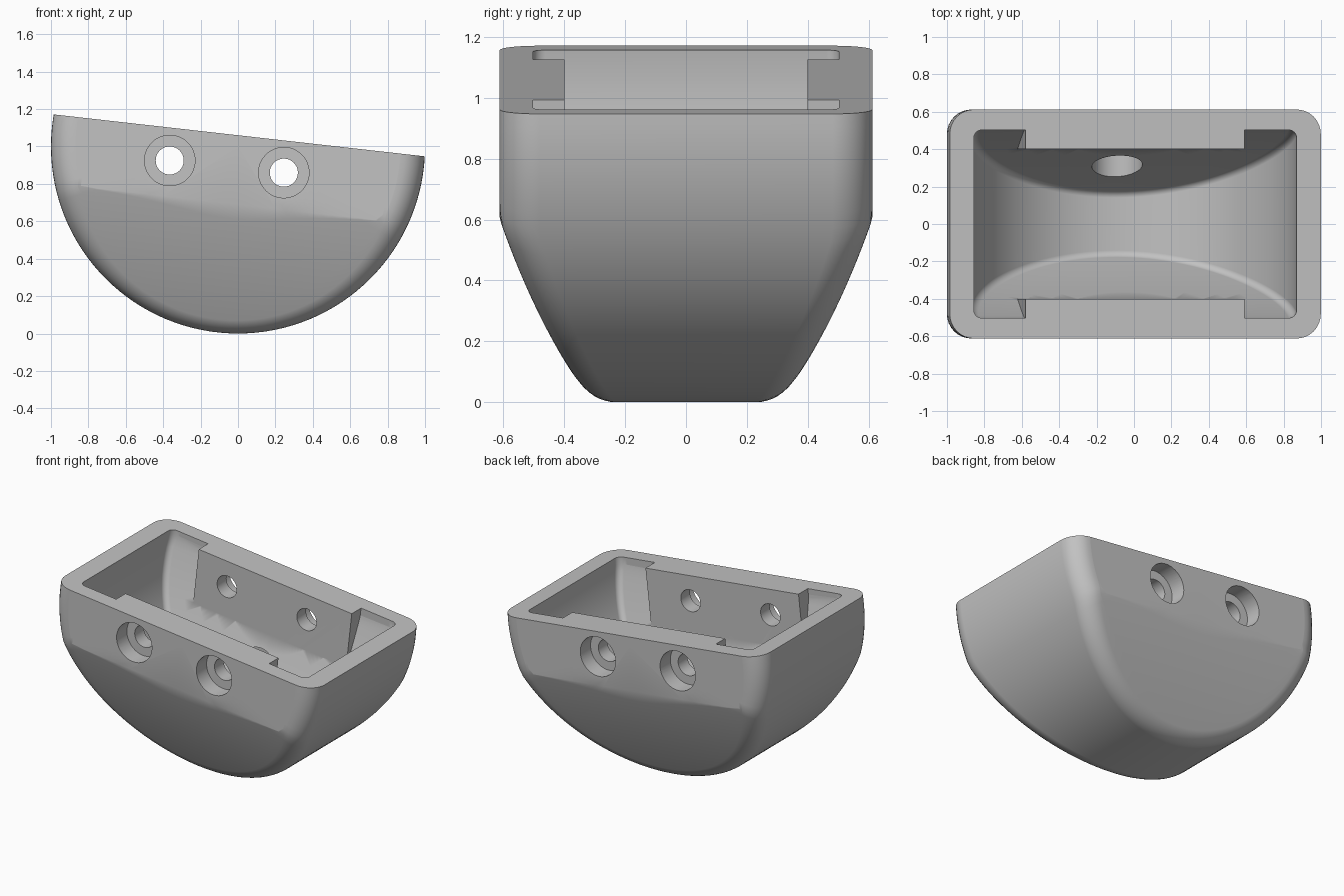
import bpy, bmesh, math
from mathutils import Matrix, Vector

if "Cube" in bpy.data.objects:
    bpy.data.objects.remove(bpy.data.objects["Cube"])

SLOPE = 0.113                      # tilt of the rim plane
TILT = math.atan(SLOPE)
RIM = Vector((0, 0, 1.06))

grey = bpy.data.materials.new("grey")
grey.use_nodes = True
COLOR = (0.54, 0.54, 0.54, 1)
grey.diffuse_color = COLOR
grey.node_tree.nodes["Principled BSDF"].inputs["Base Color"].default_value = COLOR


def to_object(bm, name):
    bmesh.ops.recalc_face_normals(bm, faces=bm.faces)
    mesh = bpy.data.meshes.new(name)
    bm.to_mesh(mesh)
    bm.free()
    obj = bpy.data.objects.new(name, mesh)
    mesh.materials.append(grey)
    bpy.context.collection.objects.link(obj)
    return obj


def drum(radius, width, crease, a, b, fillet, steps=128):
    """Drum around the y axis whose sides taper below a crease depth."""
    def side(r, k):
        u = max(0, RIM.z - 1 + r * k - crease)
        return width - a * u - b * u * u

    bm = bmesh.new()
    rings = []
    for i in range(steps):
        ang = 2 * math.pi * i / steps
        k = math.cos(ang) - SLOPE * math.sin(ang)
        # rounded corner between the rolling surface and the side wall
        corner = Vector((radius, side(radius, k)))
        inner = radius - fillet
        u = (Vector((inner, side(inner, k))) - corner).normalized()
        half = u.angle(Vector((0, -1))) / 2
        t = fillet / math.tan(half)
        p0, p2, w = corner - Vector((0, t)), corner + u * t, math.sin(half)
        p2.y = side(p2.x, k)
        pts = []
        for j in range(9):
            s = j / 8
            c0, c1, c2 = (1 - s) ** 2, 2 * s * (1 - s) * w, s * s
            pts.append((p0 * c0 + corner * c1 + p2 * c2) / (c0 + c1 + c2))
        # side wall, with a row that follows the crease exactly
        limit = p2.x - 0.02
        rk = min((crease - RIM.z + 1) / k, limit) if k > 0.01 else limit
        for j in range(1, 9):
            r = p2.x + (rk - p2.x) * j / 8
            pts.append(Vector((r, side(r, k))))
        pts.append(Vector((0, width)))
        section = [(p.x, p.y) for p in reversed(pts)] + [(p.x, -p.y) for p in pts]
        rings.append([bm.verts.new((r * math.sin(ang), y, 1 - r * math.cos(ang)))
                      for r, y in section])
    for i in range(steps):
        r0, r1 = rings[i - 1], rings[i]
        for j in range(len(r0) - 1):
            bm.faces.new((r0[j], r0[j + 1], r1[j + 1], r1[j]))
    bmesh.ops.remove_doubles(bm, verts=bm.verts, dist=0.0001)
    return bm


def rod(name, x, z, radius, y0, y1):
    """Cylinder along y, used as a drill."""
    bm = bmesh.new()
    place = Matrix.Translation((x, (y0 + y1) / 2, z)) @ Matrix.Rotation(math.pi / 2, 4, "X")
    bmesh.ops.create_cone(bm, cap_ends=True, segments=48, radius1=radius,
                          radius2=radius, depth=abs(y1 - y0), matrix=place)
    return to_object(bm, name)


def cut(target, tool):
    mod = target.modifiers.new("cut", "BOOLEAN")
    mod.operation, mod.solver, mod.object = "DIFFERENCE", "EXACT", tool
    bpy.ops.object.select_all(action="DESELECT")
    bpy.context.view_layer.objects.active = target
    target.select_set(True)
    bpy.ops.object.modifier_apply(modifier=mod.name)
    bpy.data.objects.remove(tool)


# Outer shell, sliced by the tilted rim plane
bm = drum(1.0, 0.612, 0.37, 0.33, 0.16, 0.13)
normal = Vector((math.sin(TILT), 0, math.cos(TILT)))
cutting = bmesh.ops.bisect_plane(bm, geom=bm.verts[:] + bm.edges[:] + bm.faces[:],
                                 plane_co=RIM, plane_no=normal, clear_outer=True)
rim_edges = [e for e in cutting["geom_cut"] if isinstance(e, bmesh.types.BMEdge)]
bmesh.ops.contextual_create(bm, geom=rim_edges)
body = to_object(bm, "tilted_housing")

# Cavity, leaving a thick mounting pad in the middle of each long wall
cavity = to_object(drum(0.87, 0.502, 0.06, 0.27, 0.13, 0.04), "cavity_cutter")
for s in (-1, 1):
    bm = bmesh.new()
    bmesh.ops.create_cube(bm, size=1, matrix=Matrix.Translation(RIM + Vector((0.005, s * 0.6, 0)))
                          @ Matrix.Rotation(TILT, 4, "Y") @ Matrix.Diagonal((1.177, 0.4, 4, 1)))
    cut(cavity, to_object(bm, "pad_cutter"))
cut(body, cavity)

# Counterbored screw holes through both pads
for x, z in ((-0.365, 0.925), (0.245, 0.86)):
    cut(body, rod("screw_hole", x, z, 0.075, -0.9, 0.9))
    for s in (-1, 1):
        cut(body, rod("counterbore", x, z, 0.135, s * 0.5, s * 0.9))

# Blind pocket low on the inside of the back wall
cut(body, rod("pocket", -0.09, 0.455, 0.135, 0.1, 0.42))

bpy.ops.object.shade_smooth_by_angle(angle=math.radians(30))
weighted = body.modifiers.new("clean_shading", "WEIGHTED_NORMAL")
weighted.keep_sharp = True
